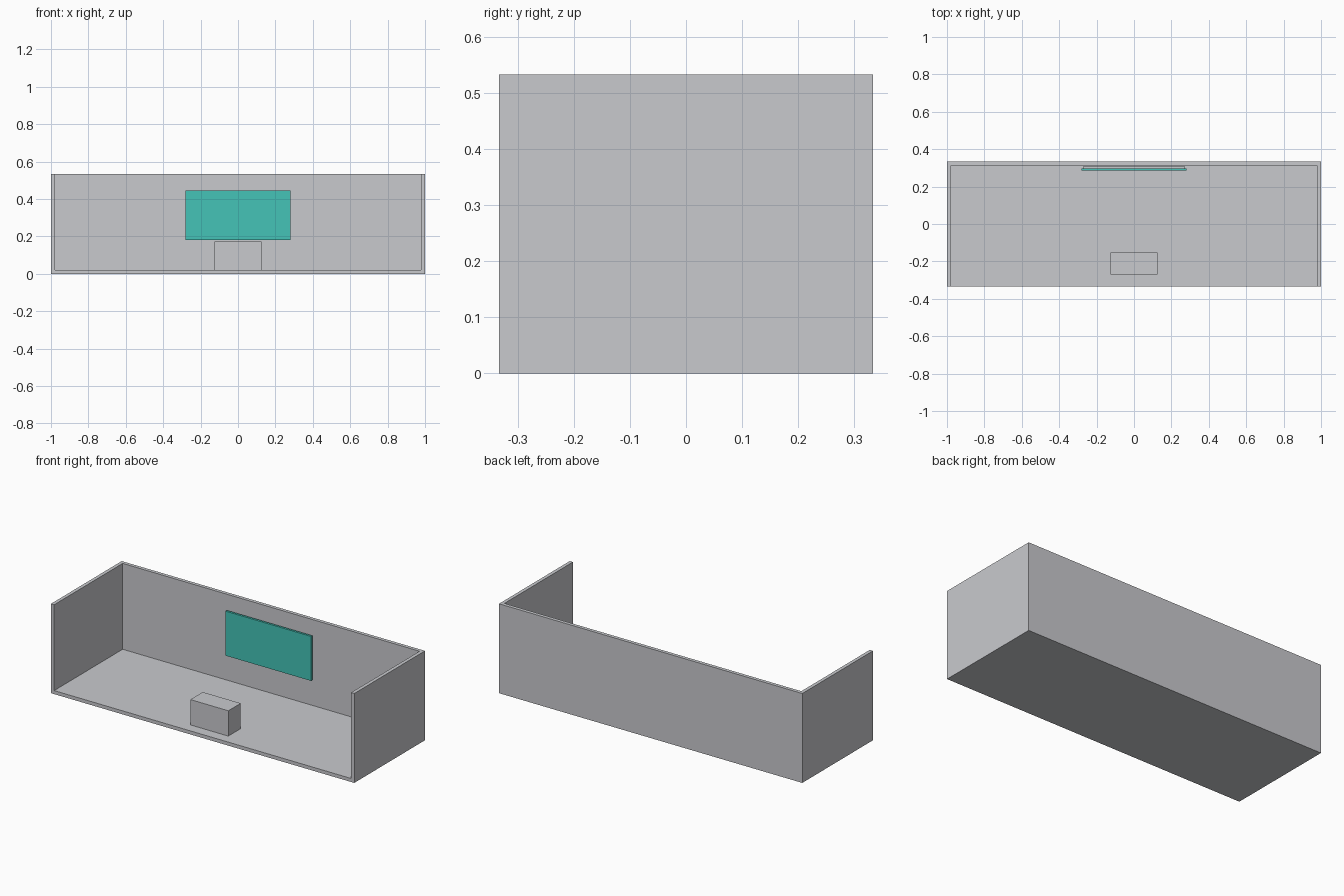
import bpy

if "Cube" in bpy.data.objects:
    bpy.data.objects.remove(bpy.data.objects["Cube"])


def material(name, colour):
    m = bpy.data.materials.new(name)
    m.diffuse_color = (*colour, 1)
    m.use_nodes = True
    m.node_tree.nodes["Principled BSDF"].inputs["Base Color"].default_value = m.diffuse_color
    return m


GREY = material("light_grey", (0.584, 0.591, 0.617))
TEAL = material("teal", (0.058, 0.552, 0.474))


def box(name, low, high, mat):
    """Axis-aligned box between two opposite corners."""
    bpy.ops.mesh.primitive_cube_add(size=1)
    ob = bpy.context.object
    ob.name = name
    ob.location = [(a + b) / 2 for a, b in zip(low, high)]
    ob.scale = [b - a for a, b in zip(low, high)]
    bpy.ops.object.transform_apply(location=True, rotation=False, scale=True)
    ob.data.materials.append(mat)
    return ob


X, Y, H, T = 1.0, 0.333, 0.533, 0.021  # half width, half depth, height, wall

# Open-fronted room shell: one U-shaped wall profile, extruded up from the floor
outline = [(-X, -Y), (X, -Y), (X, Y), (-X, Y)]
box("floor", (-X, -Y, 0), (X, Y, T), GREY)
plan = [(-X, -Y), (-X + T, -Y), (-X + T, Y - T), (X - T, Y - T),
        (X - T, -Y), (X, -Y), (X, Y), (-X, Y)]
n = len(plan)
verts = [(x, y, z) for z in (0, H) for x, y in plan]
faces = [(i, (i + 1) % n, (i + 1) % n + n, i + n) for i in range(n)]
faces += [tuple(reversed(range(n))), tuple(range(n, 2 * n))]
mesh = bpy.data.meshes.new("walls")
mesh.from_pydata(verts, [], faces)
mesh.materials.append(GREY)
walls = bpy.data.objects.new("walls", mesh)
bpy.context.collection.objects.link(walls)

# Counter standing near the open front
box("counter", (-0.125, -0.27, T), (0.125, -0.153, 0.172), GREY)

# Wall screen with a slightly smaller backing panel
box("screen", (-0.282, 0.285, 0.18), (0.282, 0.298, 0.445), TEAL)
box("screen_backing", (-0.272, 0.298, 0.19), (0.272, 0.308, 0.435), GREY)
